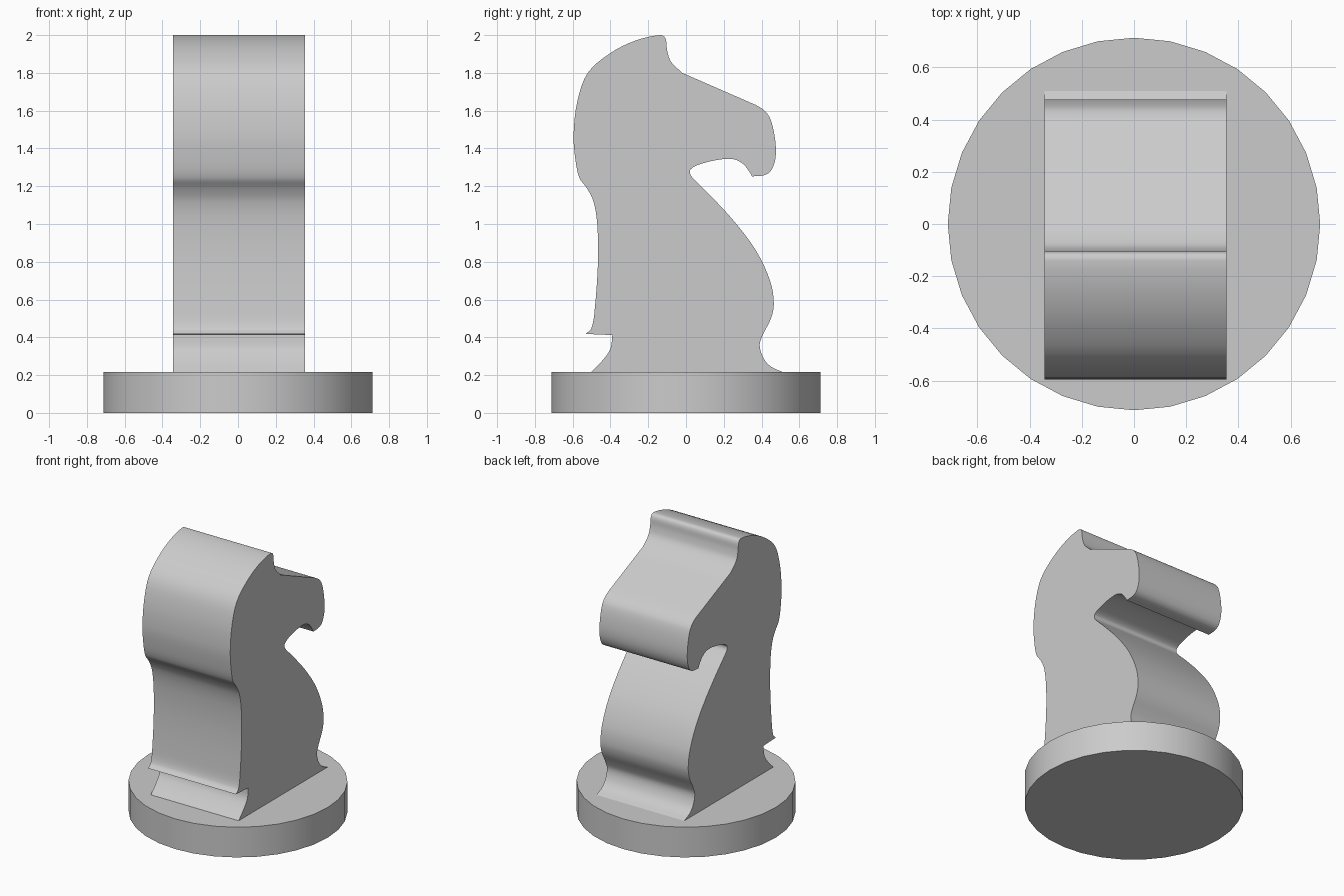
import bpy, bmesh
from mathutils import Vector
from mathutils.geometry import interpolate_bezier

if "Cube" in bpy.data.objects:
    bpy.data.objects.remove(bpy.data.objects["Cube"])


def smooth_run(pts, steps=4):
    """Smooth curve through the points of one run; run ends stay sharp."""
    p = [Vector((0, y, z)) for y, z in pts]
    n = len(p)
    tan = [(p[min(i + 1, n - 1)] - p[max(i - 1, 0)]).normalized() for i in range(n)]
    out = []
    for i in range(n - 1):
        d = (p[i + 1] - p[i]).length / 3
        out += interpolate_bezier(p[i], p[i] + tan[i] * d,
                                  p[i + 1] - tan[i + 1] * d, p[i + 1], steps + 1)[:-1]
    return out


def shade(obj):
    bpy.ops.object.select_all(action='DESELECT')
    obj.select_set(True)
    bpy.context.view_layer.objects.active = obj
    bpy.ops.object.shade_smooth_by_angle(angle=0.6)


# Round base
bpy.ops.mesh.primitive_cylinder_add(vertices=32, radius=0.713, depth=0.217,
                                    location=(0, 0, 0.1085))
base = bpy.context.object
base.name = "round_base"
shade(base)

# Horse-head side profile (y, z), split into runs at its sharp corners
runs = [
    # foot, front side, and step
    [(-0.50, 0.217), (-0.44, 0.28), (-0.40, 0.34), (-0.39, 0.412)],
    [(-0.39, 0.412), (-0.53, 0.418)],
    # mane and back of the head up to the ear
    [(-0.53, 0.418), (-0.50, 0.45), (-0.483, 0.55), (-0.466, 0.80), (-0.47, 1.0),
     (-0.49, 1.12), (-0.525, 1.19), (-0.565, 1.245), (-0.588, 1.36), (-0.595, 1.48),
     (-0.575, 1.65), (-0.52, 1.80), (-0.40, 1.905), (-0.27, 1.97), (-0.14, 2.0),
     (-0.11, 1.985), (-0.10, 1.92), (-0.08, 1.86), (-0.02, 1.80)],
    # nose, muzzle and jaw
    [(-0.02, 1.80), (0.37, 1.63)],
    [(0.37, 1.63), (0.41, 1.605), (0.445, 1.56), (0.47, 1.46), (0.475, 1.36),
     (0.455, 1.29), (0.42, 1.26), (0.35, 1.252)],
    [(0.35, 1.252), (0.33, 1.285), (0.30, 1.32), (0.25, 1.343), (0.17, 1.34),
     (0.07, 1.315), (0.025, 1.29), (0.022, 1.265), (0.04, 1.24), (0.12, 1.16),
     # chest down to the foot
     (0.25, 1.02), (0.37, 0.86), (0.445, 0.70), (0.465, 0.58), (0.45, 0.50),
     (0.41, 0.42), (0.39, 0.36), (0.41, 0.29), (0.45, 0.245), (0.51, 0.217)],
]
outline = [v for r in runs for v in smooth_run(r)] + [Vector((0, 0.51, 0.217))]

# Head: extrude the profile across the width
bm = bmesh.new()
face = bm.faces.new([bm.verts.new((-0.343, v.y, v.z)) for v in outline])
ext = bmesh.ops.extrude_face_region(bm, geom=[face], use_keep_orig=True)
moved = [e for e in ext["geom"] if isinstance(e, bmesh.types.BMVert)]
bmesh.ops.translate(bm, verts=moved, vec=(0.698, 0, 0))
bmesh.ops.recalc_face_normals(bm, faces=bm.faces[:])
mesh = bpy.data.meshes.new("horse_head")
bm.to_mesh(mesh)
bm.free()
head = bpy.data.objects.new("horse_head", mesh)
bpy.context.collection.objects.link(head)
shade(head)
